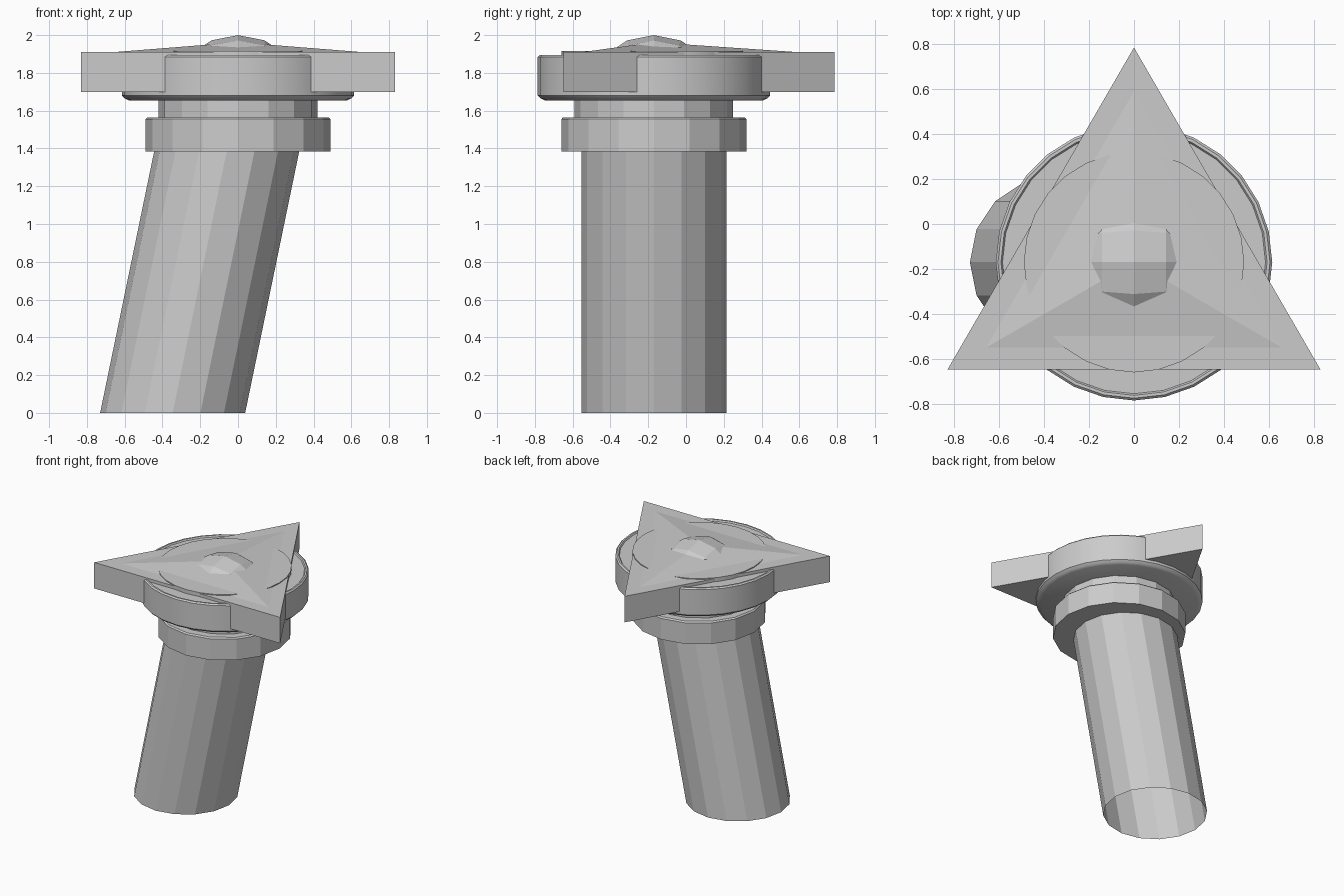
import bpy, bmesh, math
from mathutils import Matrix

if "Cube" in bpy.data.objects:
    bpy.data.objects.remove(bpy.data.objects["Cube"])

CY = -0.17  # shared axis of all round parts


def finish(name, bm, smooth=None):
    bmesh.ops.recalc_face_normals(bm, faces=bm.faces)
    me = bpy.data.meshes.new(name)
    bm.to_mesh(me)
    bm.free()
    ob = bpy.data.objects.new(name, me)
    bpy.context.collection.objects.link(ob)
    if smooth:
        bpy.ops.object.select_all(action='DESELECT')
        ob.select_set(True)
        bpy.context.view_layer.objects.active = ob
        bpy.ops.object.shade_smooth_by_angle(angle=math.radians(smooth))
    return ob


def loft(name, rings, sides, smooth=None, caps=(True, True)):
    """rings: (radius, z, x offset) stacked from bottom to top"""
    bm = bmesh.new()
    loops = []
    for r, z, dx in rings:
        loops.append([bm.verts.new((dx + r * math.cos(2 * math.pi * i / sides),
                                    CY + r * math.sin(2 * math.pi * i / sides), z))
                      for i in range(sides)])
    for a, b in zip(loops, loops[1:]):
        for i in range(sides):
            j = (i + 1) % sides
            bm.faces.new((a[i], a[j], b[j], b[i]))
    if caps[0]:
        bm.faces.new(loops[0][::-1])
    if caps[1]:
        bm.faces.new(loops[-1])
    return finish(name, bm, smooth)


# leaning tube, open at the bottom
loft("leaning_tube", [(0.384, 0, -0.346), (0.384, 1.50, -0.036)], 16, caps=(False, True))

# collar and neck
loft("collar", [(0.49, 1.385, 0), (0.49, 1.555, 0), (0.48, 1.565, 0)], 16)
loft("neck", [(0.42, 1.50, 0), (0.42, 1.67, 0)], 16)

# round head with rolled rim
loft("head_drum", [(0.58, 1.655, 0), (0.60, 1.665, 0), (0.615, 1.68, 0),
                   (0.615, 1.885, 0), (0.605, 1.895, 0), (0.592, 1.895, 0),
                   (0.585, 1.885, 0)], 28, 30)

# thin disc just breaking through the triangular plate
loft("top_disc", [(0.49, 1.87, 0), (0.49, 1.917, 0)], 28, 30)

# triangular plate
bm = bmesh.new()
tri = [(-0.83, -0.648), (0.83, -0.648), (0, 0.785)]
low = [bm.verts.new((x, y, 1.70)) for x, y in tri]
top = [bm.verts.new((x, y, 1.91)) for x, y in tri]
bm.faces.new(low[::-1])
bm.faces.new(top)
for i in range(3):
    j = (i + 1) % 3
    bm.faces.new((low[i], low[j], top[j], top[i]))
finish("triangle_plate", bm)

# shallow pyramid on the plate
bm = bmesh.new()
base = [bm.verts.new((x, y, 1.909)) for x, y in [(-0.67, -0.557), (0.67, -0.557), (0, 0.605)]]
apex = bm.verts.new((0, CY, 1.962))
bm.faces.new(base[::-1])
for i in range(3):
    bm.faces.new((base[i], base[(i + 1) % 3], apex))
finish("shallow_pyramid", bm)

# faceted ball poking out of the centre, poles along x
bm = bmesh.new()
bmesh.ops.create_uvsphere(bm, u_segments=16, v_segments=8, radius=0.37,
                          matrix=Matrix.Translation((0, CY, 1.63)) @ Matrix.Rotation(math.pi / 2, 4, 'Y'))
bmesh.ops.bisect_plane(bm, geom=bm.verts[:] + bm.edges[:] + bm.faces[:],
                       plane_co=(0, 0, 1.90), plane_no=(0, 0, 1), clear_inner=True)
finish("centre_dome", bm)
